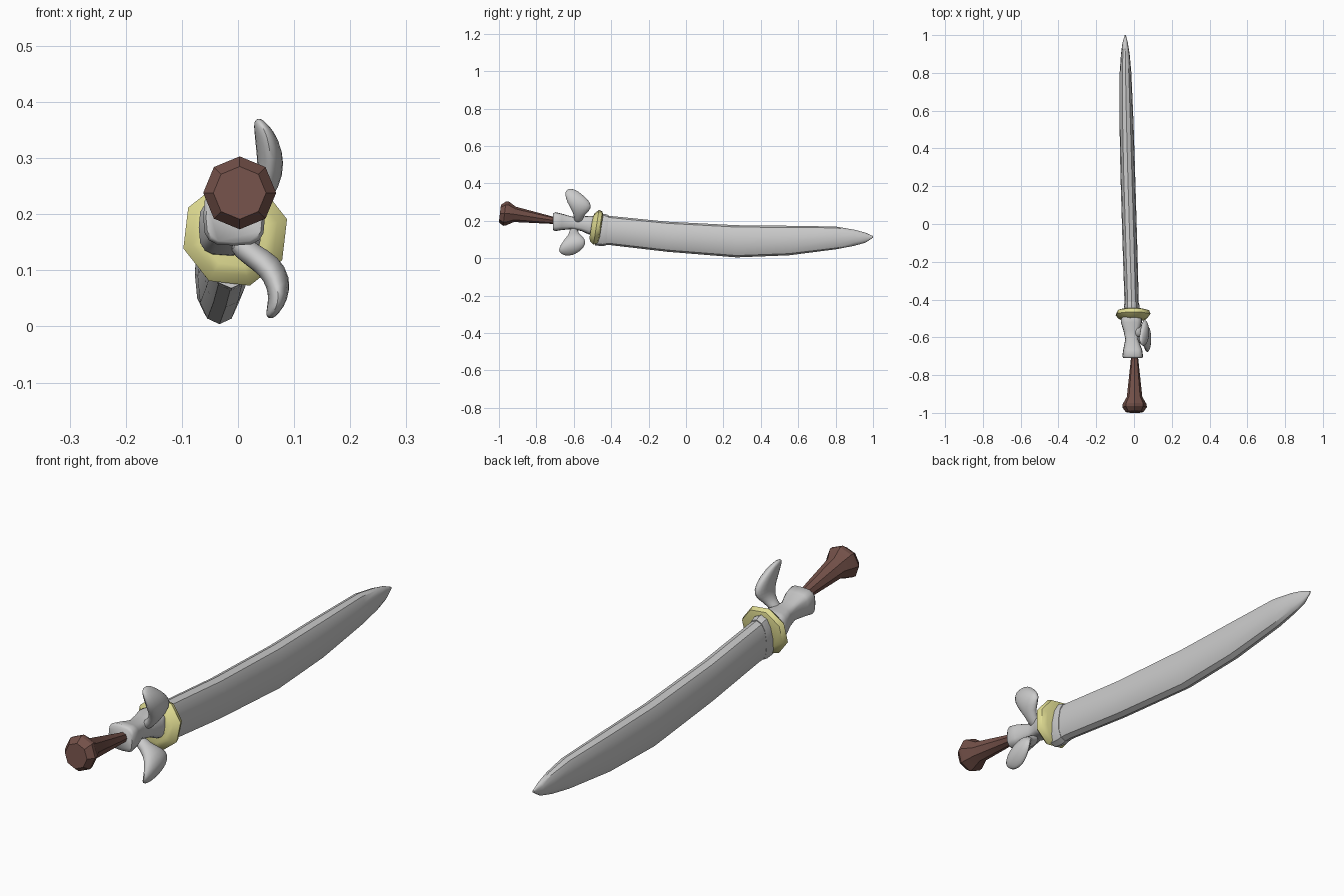
import bpy, bmesh, math
from mathutils import Vector


def material(name, rgb):
    m = bpy.data.materials.new(name)
    m.diffuse_color = (*rgb, 1)
    return m


def loft(name, rings, sides, power=1.0, angle=40, mat=None, phase=0.0):
    """Skin closed rings given as (centre, half-axis u, half-axis v)."""
    bm = bmesh.new()
    loops = []
    for c, u, v in rings:
        loop = []
        for i in range(sides):
            a = 2 * math.pi * (i + phase) / sides
            ca, sa = math.cos(a), math.sin(a)
            ca = math.copysign(abs(ca) ** power, ca)
            sa = math.copysign(abs(sa) ** power, sa)
            loop.append(bm.verts.new(Vector(c) + Vector(u) * ca + Vector(v) * sa))
        loops.append(loop)
    for a, b in zip(loops, loops[1:]):
        for i in range(sides):
            j = (i + 1) % sides
            bm.faces.new((a[i], a[j], b[j], b[i]))
    bm.faces.new(loops[0])
    bm.faces.new(loops[-1])
    bmesh.ops.recalc_face_normals(bm, faces=bm.faces)
    me = bpy.data.meshes.new(name)
    bm.to_mesh(me)
    bm.free()
    ob = bpy.data.objects.new(name, me)
    bpy.context.collection.objects.link(ob)
    if mat:
        me.materials.append(mat)
    bpy.context.view_layer.objects.active = ob
    ob.select_set(True)
    bpy.ops.object.shade_smooth_by_angle(angle=math.radians(angle))
    ob.select_set(False)
    return ob


def along_y(stations, lean=0.0):
    """Stations (y, x centre, half width, z low, z high); lean shifts y with height."""
    return [((x, y, (lo + hi) / 2), (w, 0, 0), (0, lean * (hi - lo) / 2, (hi - lo) / 2))
            for y, x, w, lo, hi in stations]


brown = material("brown", (0.17, 0.08, 0.065))
yellow = material("yellow", (0.75, 0.72, 0.29))

# Curved blade
loft("blade", along_y([
    (-0.47, -0.012, 0.037, 0.07, 0.228), (-0.40, -0.013, 0.038, 0.069, 0.225),
    (-0.10, -0.022, 0.039, 0.034, 0.195), (0.27, -0.033, 0.039, 0.004, 0.176),
    (0.55, -0.04, 0.037, 0.015, 0.173), (0.80, -0.045, 0.031, 0.047, 0.169),
    (0.90, -0.046, 0.023, 0.066, 0.152), (0.96, -0.047, 0.014, 0.083, 0.136),
    (1.0, -0.046, 0.003, 0.11, 0.118)]), 12, 0.85)

# Collar at the root of the blade
loft("blade_collar", along_y([
    (-0.48, -0.012, 0.04, 0.068, 0.235), (-0.44, -0.012, 0.042, 0.064, 0.237),
    (-0.42, -0.012, 0.039, 0.068, 0.23)], 0.08), 12, 0.85)

# Eight-sided hand guard
guard = [(-0.507, 0.060), (-0.500, 0.078), (-0.480, 0.096),
         (-0.460, 0.088), (-0.453, 0.065)]
loft("guard", along_y([(y, -0.005, r, 0.165 - r, 0.165 + r) for y, r in guard], 0.16),
     8, 1.0, 50, yellow, 0.35)

# Waisted hub between guard and grip
loft("hub", along_y([
    (-0.71, -0.007, 0.05, 0.150, 0.238), (-0.70, -0.007, 0.055, 0.144, 0.246),
    (-0.665, -0.007, 0.05, 0.150, 0.238), (-0.61, -0.012, 0.034, 0.155, 0.222),
    (-0.56, -0.013, 0.044, 0.145, 0.222), (-0.52, -0.014, 0.056, 0.127, 0.226),
    (-0.50, -0.014, 0.055, 0.125, 0.226), (-0.48, -0.012, 0.045, 0.13, 0.22)]),
    16, 0.6, 60)


def fin(name, stations):
    """Leaf along a bent path: (x, y, z, half breadth, half thickness, breadth tilt)."""
    pts = [Vector((s[0], 0, s[2])) for s in stations]
    rings = []
    for i, (x, y, z, b, t, k) in enumerate(stations):
        d = (pts[min(i + 1, len(pts) - 1)] - pts[max(i - 1, 0)]).normalized()
        rings.append(((x, y, z), (0, b, -k * b), (d.z * t, 0, -d.x * t)))
    ob = loft(name, rings, 10, 1.0, 70)
    sub = ob.modifiers.new("soften", "SUBSURF")
    sub.levels = sub.render_levels = 1


# Two bent leaf-shaped fins
fin("upper_fin", [
    (0.0, -0.575, 0.19, 0.028, 0.020, 0), (0.035, -0.575, 0.222, 0.022, 0.018, 0),
    (0.055, -0.565, 0.255, 0.050, 0.022, 0.1), (0.059, -0.570, 0.29, 0.071, 0.026, 0.15),
    (0.053, -0.585, 0.325, 0.065, 0.023, 0.2), (0.042, -0.602, 0.352, 0.045, 0.015, 0.2),
    (0.033, -0.61, 0.37, 0.016, 0.006, 0.1)])
fin("lower_fin", [
    (-0.01, -0.60, 0.155, 0.028, 0.022, 0), (0.025, -0.60, 0.127, 0.024, 0.022, 0),
    (0.056, -0.598, 0.108, 0.052, 0.025, -0.1), (0.072, -0.604, 0.08, 0.072, 0.025, -0.15),
    (0.072, -0.612, 0.052, 0.074, 0.019, -0.15), (0.063, -0.620, 0.03, 0.055, 0.013, -0.1),
    (0.054, -0.628, 0.014, 0.020, 0.006, 0)])

# Flared eight-sided grip with knob, rising towards the pommel
grip = [(-0.68, 0.198, 0.017), (-0.71, 0.202, 0.019), (-0.915, 0.234, 0.041),
        (-0.955, 0.239, 0.064), (-0.970, 0.238, 0.065), (-0.995, 0.238, 0.047)]
loft("grip", along_y([(y, 0.003, r, z - r, z + r) for y, z, r in grip], 0.12),
     8, 1.0, 30, brown)
